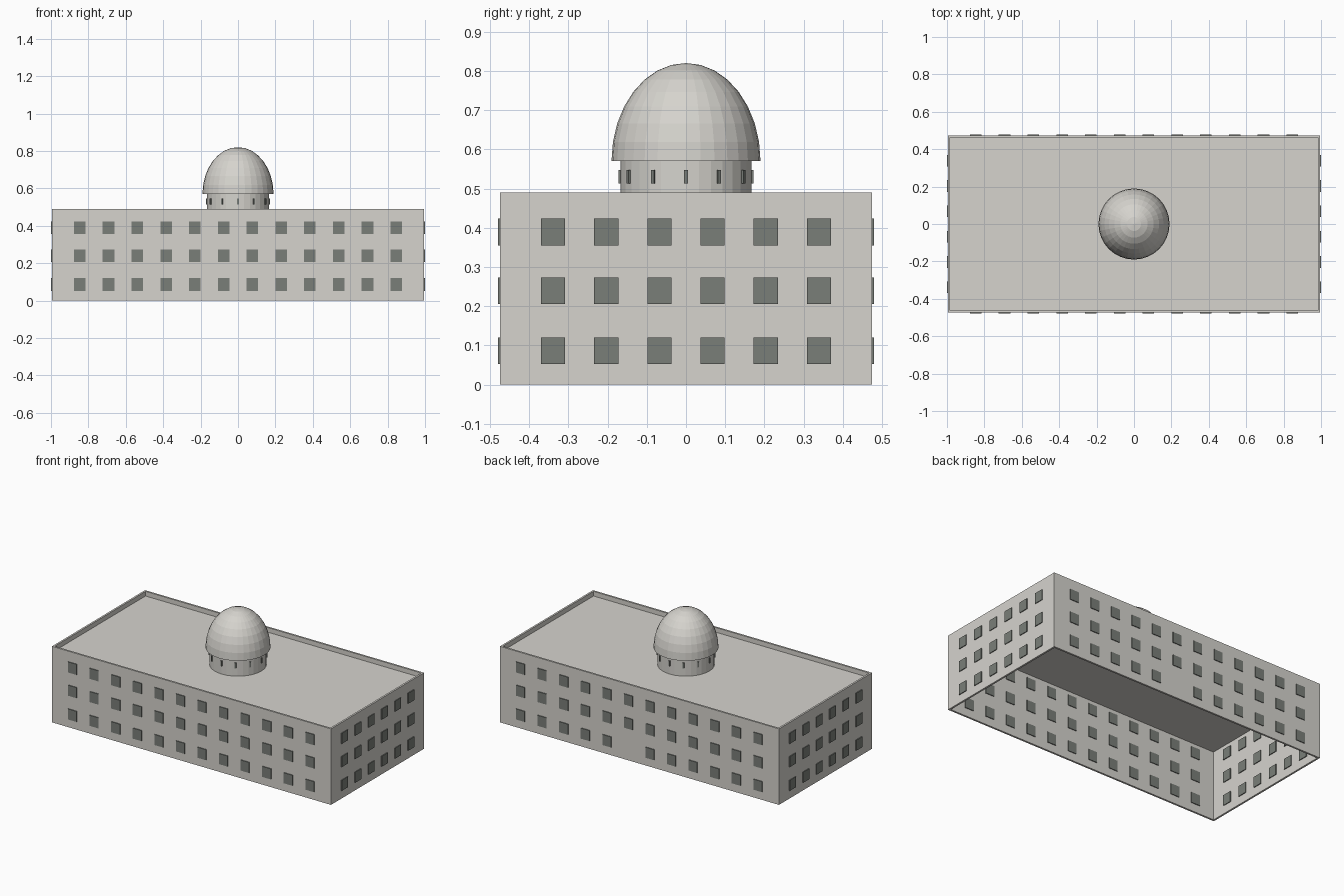
import bpy, bmesh, math
from mathutils import Matrix, Vector

if "Cube" in bpy.data.objects:
    bpy.data.objects.remove(bpy.data.objects["Cube"])

WX, WY, H = 0.995, 0.474, 0.49      # outer half sizes and wall height
T, OUT = 0.012, 0.005               # wall thickness, window projection


def material(name, rgb):
    m = bpy.data.materials.new(name)
    m.diffuse_color = (*rgb, 1)
    m.use_nodes = True
    m.node_tree.nodes["Principled BSDF"].inputs["Base Color"].default_value = m.diffuse_color
    return m


stone = material("pale stone", (0.67, 0.655, 0.615))
glass = material("dark window", (0.195, 0.21, 0.19))


def finish(name, bm, mat):
    bmesh.ops.recalc_face_normals(bm, faces=bm.faces)
    mesh = bpy.data.meshes.new(name)
    bm.to_mesh(mesh)
    bm.free()
    mesh.materials.append(mat)
    ob = bpy.data.objects.new(name, mesh)
    bpy.context.collection.objects.link(ob)
    return ob


def add_box(bm, centre, size, angle=0.0):
    mat = (Matrix.Rotation(angle, 4, 'Z') @ Matrix.Translation(centre)
           @ Matrix.Diagonal((*size, 1)))
    bmesh.ops.create_cube(bm, size=1, matrix=mat)


# Outer walls: an open rectangular tube
bm = bmesh.new()
rings = []
for x, y, z in ((WX, WY, 0), (WX, WY, H), (WX - T, WY - T, H), (WX - T, WY - T, 0)):
    rings.append([bm.verts.new((sx * x, sy * y, z))
                  for sx, sy in ((-1, -1), (1, -1), (1, 1), (-1, 1))])
for k in range(4):
    a, b = rings[k], rings[(k + 1) % 4]
    for i in range(4):
        j = (i + 1) % 4
        bm.faces.new((a[i], a[j], b[j], b[i]))
finish("walls", bm, stone)

# Roof slab, sunk below the parapet
bm = bmesh.new()
add_box(bm, (0, 0, 0.454), (2 * (WX - T), 2 * (WY - T), 0.012))
finish("roof", bm, stone)

# Windows project slightly on both sides of the walls
ROWS = (0.086, 0.239, 0.389)
W, WH, DEPTH = 0.062, 0.068, T + 2 * OUT
for name, side in (("front_windows", -1), ("back_windows", 1)):
    bm = bmesh.new()
    for row, z in enumerate(ROWS):
        for col in range(12):
            if side == 1 and row == 0 and col == 6:
                continue                # blank bay in the back wall
            x = (col - 5.5) * 2 / 13
            add_box(bm, (x, side * (WY - T / 2), z), (W, DEPTH, WH))
    finish(name, bm, glass)
for name, side in (("left_windows", -1), ("right_windows", 1)):
    bm = bmesh.new()
    for z in ROWS:
        for col in range(6):
            y = (col - 2.5) * 0.1356
            add_box(bm, (side * (WX - T / 2), y, z), (DEPTH, W, WH))
    finish(name, bm, glass)

# Drum under the dome
SEG = 32
bm = bmesh.new()
z0, z1 = 0.455, 0.572
bmesh.ops.create_cone(bm, cap_ends=True, segments=SEG, radius1=0.167, radius2=0.167,
                      depth=z1 - z0, matrix=Matrix.Translation((0, 0, (z0 + z1) / 2)))
finish("drum", bm, stone)

# Slit windows around the drum
bm = bmesh.new()
for i in range(12):
    add_box(bm, (0.163, 0, 0.53), (0.018, 0.009, 0.034), i * math.pi / 6)
finish("drum_windows", bm, glass)

# Dome: upper half of a stretched faceted sphere with a closed base
bm = bmesh.new()
bmesh.ops.create_uvsphere(bm, u_segments=SEG, v_segments=16, radius=1)
bmesh.ops.bisect_plane(bm, geom=bm.verts[:] + bm.edges[:] + bm.faces[:],
                       plane_co=(0, 0, 0), plane_no=(0, 0, 1), clear_inner=True)
bmesh.ops.holes_fill(bm, edges=[e for e in bm.edges if e.is_boundary])
bmesh.ops.scale(bm, vec=Vector((0.19, 0.19, 0.25)), verts=bm.verts)
bmesh.ops.translate(bm, vec=Vector((0, 0, 0.57)), verts=bm.verts)
finish("dome", bm, stone)
